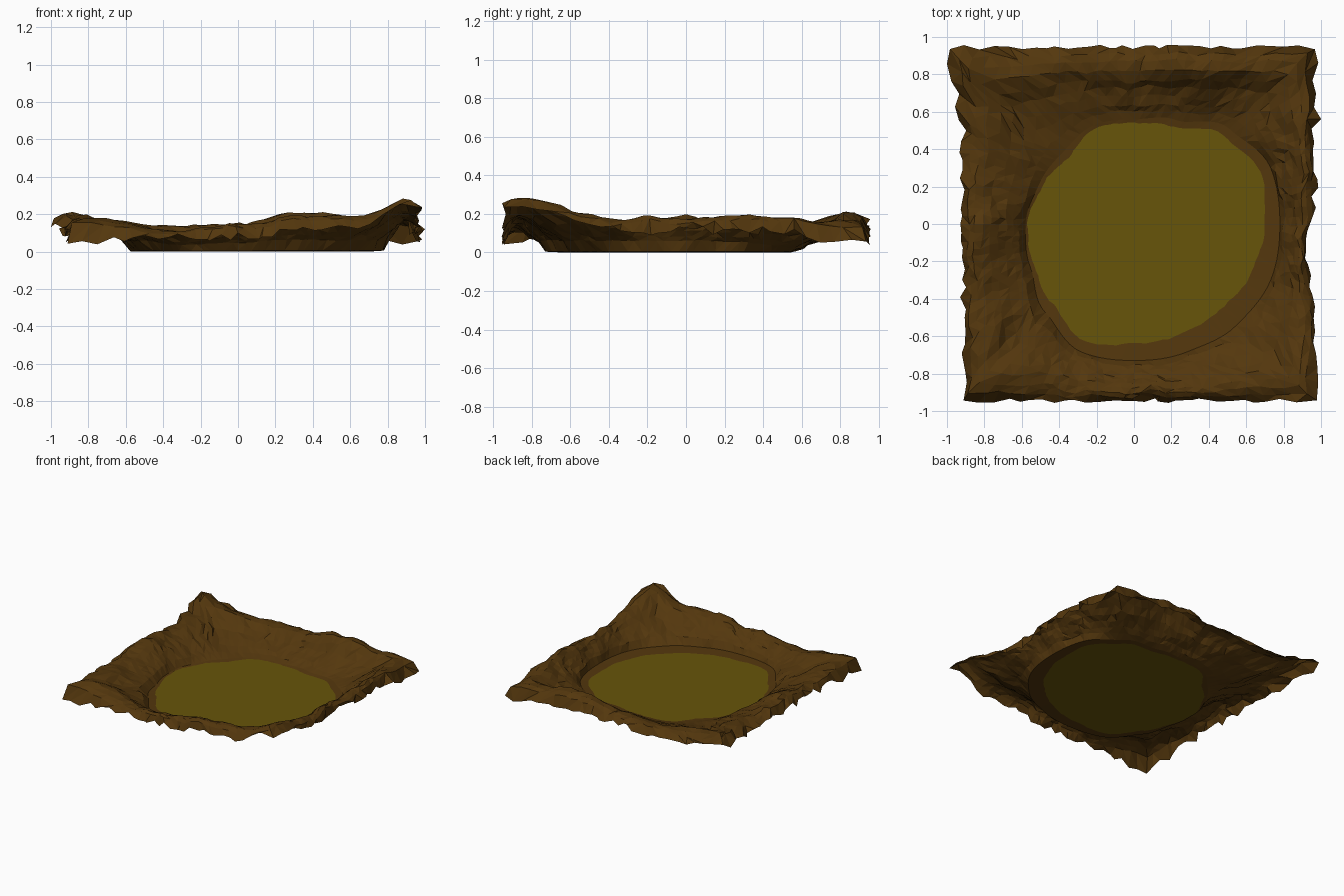
import bpy, bmesh, math, random
from mathutils import Vector, noise

if "Cube" in bpy.data.objects:
    bpy.data.objects.remove(bpy.data.objects["Cube"])

random.seed(4)
SEG = 128

# Values every 22.5 degrees, anticlockwise from the right (+x) side
FLOOR = [.70, .73, .67, .56, .54, .55, .50, .53, .57, .58, .61, .68, .64, .64, .65, .68]
FOOT = [.78, .79, .72, .60, .56, .57, .54, .55, .58, .60, .67, .74, .73, .74, .77, .79]
CREST = [.18, .19, .16, .21, .15, .14, .16, .14, .19, .15, .17, .11, .14, .19, .18, .17]
EDGE = [.12, .12, .06, .12, .11, .10, .11, .10, .11, .10, .06, .08, .09, .12, .16, .11]
# Bank profiles: share of the way from foot to edge, share of the crest height (sides, back)
BANK = [(0, .03, .03), (.1, .34, .12), (.2, .46, .25), (.32, .6, .38), (.44, .75, .52),
        (.55, .9, .78), (.68, 1, 1), (.8, 1, .98), (.9, .9, .88)]
# Raised corners: centre x, y, radius x, y, height
PEAKS = [(.93, -.88, .17, .30, .11), (-.95, .92, .17, .22, .06)]


def sample(table, i):
    f = i / SEG * 16
    k = int(f)
    t = f - k
    t = t * t * (3 - 2 * t)
    return table[k % 16] * (1 - t) + table[(k + 1) % 16] * t


def peak(p):
    return sum(h * math.exp(-((p.x - x) / rx) ** 2 - ((p.y - y) / ry) ** 2)
               for x, y, rx, ry, h in PEAKS)


def material(name, colour):
    m = bpy.data.materials.new(name)
    m.diffuse_color = (*colour, 1)
    m.use_nodes = True
    m.node_tree.nodes["Principled BSDF"].inputs["Base Color"].default_value = m.diffuse_color
    return m


def finish(bm, name, mat):
    me = bpy.data.meshes.new(name)
    bmesh.ops.recalc_face_normals(bm, faces=bm.faces)
    if sum(f.normal.z for f in bm.faces) < 0:
        bmesh.ops.reverse_faces(bm, faces=bm.faces)
    bm.to_mesh(me)
    bm.free()
    me.materials.append(mat)
    ob = bpy.data.objects.new(name, me)
    bpy.context.collection.objects.link(ob)
    return ob


def direction(i):
    a = i / SEG * math.tau
    return Vector((math.cos(a), math.sin(a), 0))


def edge_point(d):
    # Roughly square outline, pulled out at the back left corner
    p = d * (.945 / max(abs(d.x), abs(d.y)))
    if p.x < 0:
        p.x *= .967 + max(0, p.y - .5) * .2
    else:
        p.x *= 1.025 - .045 * math.exp(-((p.y + .15) / .2) ** 2)
    return p


floor_ring = [direction(i) * (sample(FLOOR, i) + random.uniform(-.004, .004)) for i in range(SEG)]

# Flat floor of the hollow
bm = bmesh.new()
bm.faces.new([bm.verts.new(p) for p in floor_ring])
finish(bm, "hollow_floor", material("olive yellow", (.136, .089, .003)))

# Raised earth bank with a crumpled surface
bm = bmesh.new()
rings = [[bm.verts.new(p) for p in floor_ring]]
for u, side, back in BANK:
    ring = []
    for i in range(SEG):
        d = direction(i)
        p = (d * sample(FOOT, i)).lerp(edge_point(d), u)
        w = max(0, min(1, d.y * 1.6 - .3))
        h = side * (1 - w) + back * w
        if u > 0:
            p += noise.noise_vector(p * 9) * .022
            p.x += random.uniform(-.006, .006)
            p.y += random.uniform(-.006, .006)
        fade = min(1, u * 3)
        bump = noise.noise(p * 7 + Vector((3, 1, 0))) * .022 + random.uniform(-.006, .006)
        p.z = max(.004, sample(CREST, i) * h + bump * fade + peak(p))
        ring.append(bm.verts.new(p))
    rings.append(ring)

# Ragged outer edge, kept inside the outline
ring = []
for i in range(SEG):
    p = edge_point(direction(i))
    p.x = max(-1, min(1, p.x + random.uniform(-.02, .02)))
    p.y = max(-.965, min(.965, p.y + random.uniform(-.014, .014)))
    p.z = sample(EDGE, i) + random.uniform(-.03, .02) + peak(p)
    ring.append(bm.verts.new(p))
max(ring, key=lambda v: v.co.x).co.x = 1
min(ring, key=lambda v: v.co.x).co.x = -1
rings.append(ring)

# Triangles between neighbouring rings
for low, high in zip(rings, rings[1:]):
    for i in range(SEG):
        j = (i + 1) % SEG
        a, b, c, d = low[i], high[i], high[j], low[j]
        if random.random() < .5:
            bm.faces.new((a, b, c))
            bm.faces.new((a, c, d))
        else:
            bm.faces.new((a, b, d))
            bm.faces.new((b, c, d))
finish(bm, "earth_bank", material("earth brown", (.088, .038, .004)))
